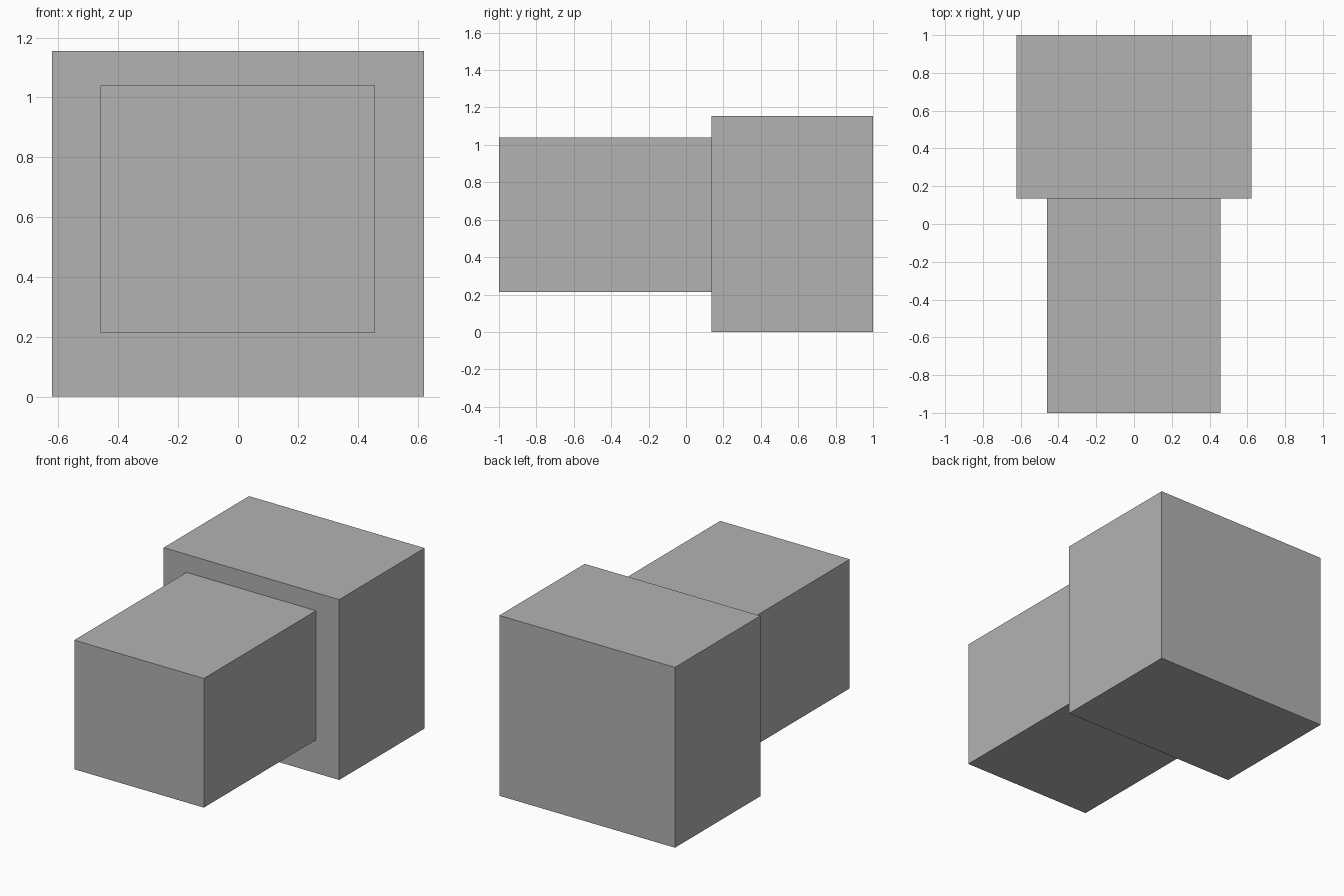
import bpy
from mathutils import Matrix, Vector
import bmesh

cube = bpy.data.objects.get("Cube")
if cube:
    bpy.data.objects.remove(cube, do_unlink=True)

# Single flat grey
grey = bpy.data.materials.new("plain grey")
grey.use_nodes = True
colour = (0.448, 0.448, 0.448, 1.0)
grey.diffuse_color = colour
grey.node_tree.nodes["Principled BSDF"].inputs["Base Color"].default_value = colour


def box(name, low, high):
    """Flat-shaded box between two opposite corners."""
    low, high = Vector(low), Vector(high)
    bm = bmesh.new()
    bmesh.ops.create_cube(bm, size=1.0, matrix=Matrix.Diagonal((*(high - low), 1.0)))
    mesh = bpy.data.meshes.new(name)
    bm.to_mesh(mesh)
    bm.free()
    mesh.materials.append(grey)
    obj = bpy.data.objects.new(name, mesh)
    obj.location = (low + high) / 2
    bpy.context.collection.objects.link(obj)
    return obj


# Large block at the back, standing on the ground
box("rear_block", (-0.622, 0.136, 0.0), (0.622, 1.0, 1.155))
# Smaller block butted against its front face, raised off the ground
box("front_block", (-0.46, -1.0, 0.213), (0.458, 0.136, 1.04))
